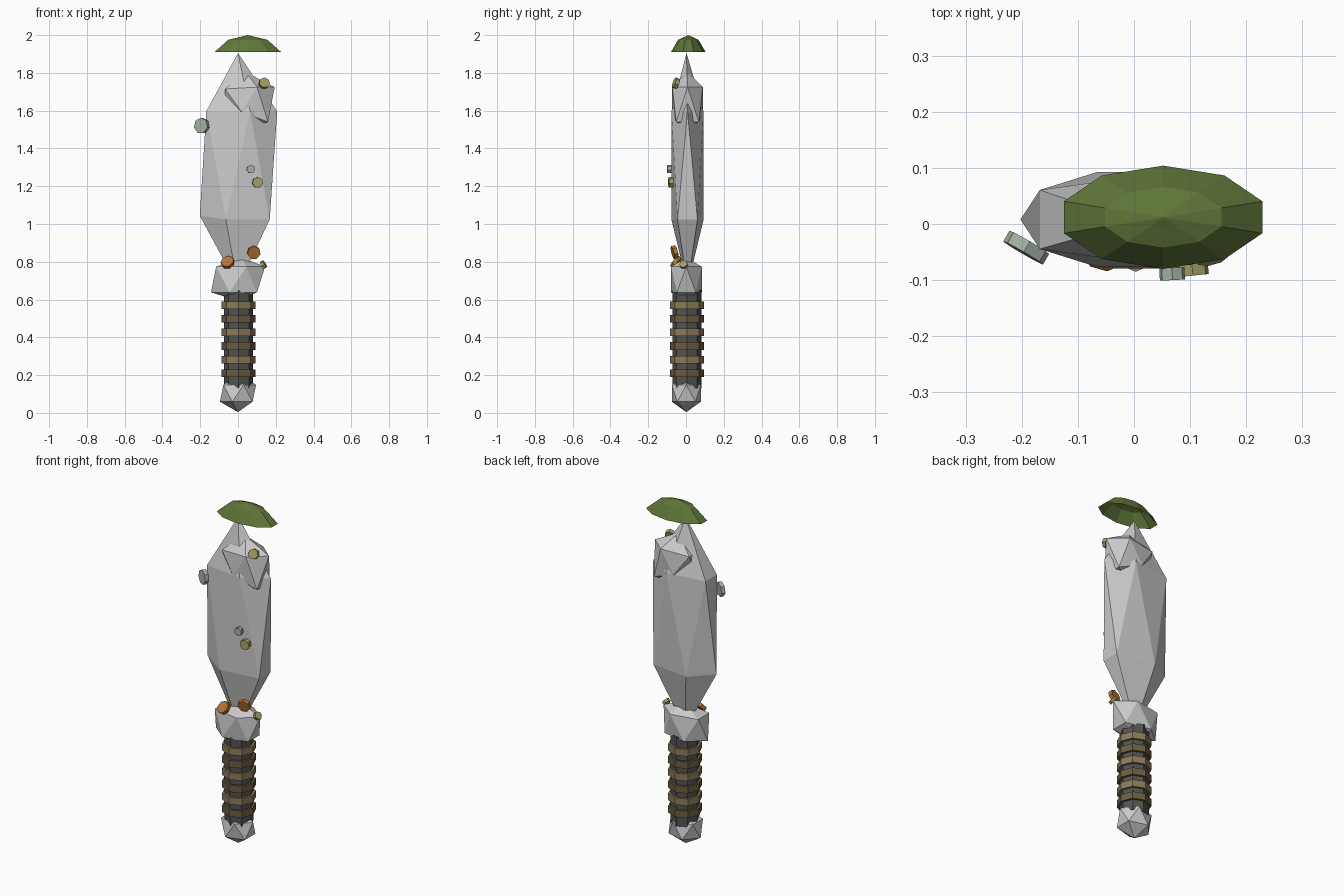
import bpy, bmesh, math
from mathutils import Vector, Matrix

if "Cube" in bpy.data.objects:
    bpy.data.objects.remove(bpy.data.objects["Cube"])


def material(name, rgb):
    m = bpy.data.materials.new(name)
    m.diffuse_color = (*rgb, 1)
    m.use_nodes = True
    m.node_tree.nodes["Principled BSDF"].inputs["Base Color"].default_value = m.diffuse_color
    return m


DARK = material("dark_stone", (0.085, 0.085, 0.083))
TAN = material("light_leather", (0.27, 0.20, 0.10))
BROWN = material("dark_leather", (0.15, 0.105, 0.05))
MOSS = material("moss", (0.115, 0.18, 0.04))
YELLOW = material("yellow_lichen", (0.38, 0.35, 0.13))
MINT = material("mint_lichen", (0.36, 0.45, 0.36))
ORANGE = material("orange_lichen", (0.48, 0.18, 0.03))


def finish(name, bm, mat=None):
    mesh = bpy.data.meshes.new(name)
    bmesh.ops.recalc_face_normals(bm, faces=bm.faces)
    bm.to_mesh(mesh)
    bm.free()
    obj = bpy.data.objects.new(name, mesh)
    bpy.context.collection.objects.link(obj)
    if mat:
        mesh.materials.append(mat)
    return obj


def rock(name, centre, radii, nudges=()):
    """Stretched 12-point icosphere; nudges move the point nearest a direction."""
    bm = bmesh.new()
    bmesh.ops.create_icosphere(bm, subdivisions=1, radius=1)
    moves = [(max(bm.verts, key=lambda v: v.co.dot(Vector(d))), Vector(m)) for d, m in nudges]
    for v in bm.verts:
        v.co = Vector(centre) + Vector(a * b for a, b in zip(v.co, radii))
    for v, m in moves:
        v.co += m
    return finish(name, bm)


def disc(name, centre, radius, depth, normal, sides, mat):
    bm = bmesh.new()
    bmesh.ops.create_cone(bm, cap_ends=True, segments=sides, radius1=radius,
                          radius2=radius, depth=depth)
    turn = Vector(normal).to_track_quat('Z', 'Y').to_matrix().to_4x4()
    bm.transform(Matrix.Translation(centre) @ turn)
    return finish(name, bm, mat)


# Stone pommel, guard, blade and the lump near the tip
rock("pommel", (0, 0.002, 0.104), (0.107, 0.091, 0.1))
rock("guard", (0, 0.002, 0.706), (0.16, 0.096, 0.152),
     [((0, 0, 1), (0.02, 0, -0.035)), ((0, 0, -1), (0, 0, 0.04)),
      ((0.7, 0.5, -0.4), (-0.015, 0, 0)), ((0.7, -0.5, -0.4), (-0.015, 0, 0))])
rock("blade", (0, 0.008, 1.31), (0.232, 0.1, 0.64),
     [((0, 0, 1), (0, -0.005, -0.045)), ((-0.9, 0, -0.4), (0.005, 0, 0.02))])
rock("blade_lump", (0.06, 0.008, 1.66), (0.15, 0.095, 0.145),
     [((0.7, -0.5, -0.4), (-0.01, -0.01, -0.055)), ((0.7, 0.5, -0.4), (-0.01, 0.01, -0.055)),
      ((-0.7, -0.5, 0.4), (-0.02, -0.01, -0.01)), ((0, 0, 1), (-0.02, 0, 0)),
      ((-0.7, 0.5, 0.4), (-0.02, 0.01, -0.01))])

# Grip with alternating leather wraps
disc("grip", (0.003, 0.005, 0.39), 0.077, 0.52, (0, 0, 1), 8, DARK)
for i in range(6):
    disc(f"grip_wrap_{i + 1}", (0.003, 0.005, 0.21 + 0.072 * i), 0.09, 0.04,
         (0, 0, 1), 8, TAN if i % 2 else BROWN)

# Open moss dome over the tip
bm = bmesh.new()
rings = []
for rx, ry, z in ((0.186, 0.092, 1.91), (0.109, 0.054, 1.975)):
    rings.append([bm.verts.new((0.052 + rx * math.cos(a), 0.012 + ry * math.sin(a), z))
                  for a in (math.pi / 2 + math.tau * k / 10 for k in range(10))])
apex = bm.verts.new((0.052, 0.012, 2.0))
for k in range(10):
    n = (k + 1) % 10
    bm.faces.new((rings[0][k], rings[0][n], rings[1][n], rings[1][k]))
    bm.faces.new((rings[1][k], rings[1][n], apex))
finish("moss_cap", bm, MOSS)

# Lichen discs
for name, centre, r, depth, normal, mat in (
    ("lichen_upper", (0.138, -0.053, 1.745), 0.029, 0.022, (0.25, -0.9, 0.35), YELLOW),
    ("lichen_middle", (0.104, -0.08, 1.22), 0.029, 0.024, (0.1, -1, 0), YELLOW),
    ("lichen_small", (0.068, -0.089, 1.29), 0.023, 0.022, (0.05, -1, 0), MINT),
    ("lichen_side", (-0.192, -0.042, 1.52), 0.042, 0.022, (-0.5, -0.86, 0.05), MINT),
    ("lichen_blade_base", (0.083, -0.06, 0.85), 0.036, 0.022, (0.2, -0.94, -0.25), ORANGE),
    ("lichen_guard_left", (-0.055, -0.052, 0.797), 0.036, 0.022, (-0.2, -0.7, 0.6), ORANGE),
    ("lichen_guard_right", (0.135, -0.012, 0.785), 0.022, 0.018, (0.8, -0.2, 0.55), YELLOW),
):
    disc(name, centre, r, depth, normal, 7, mat)
